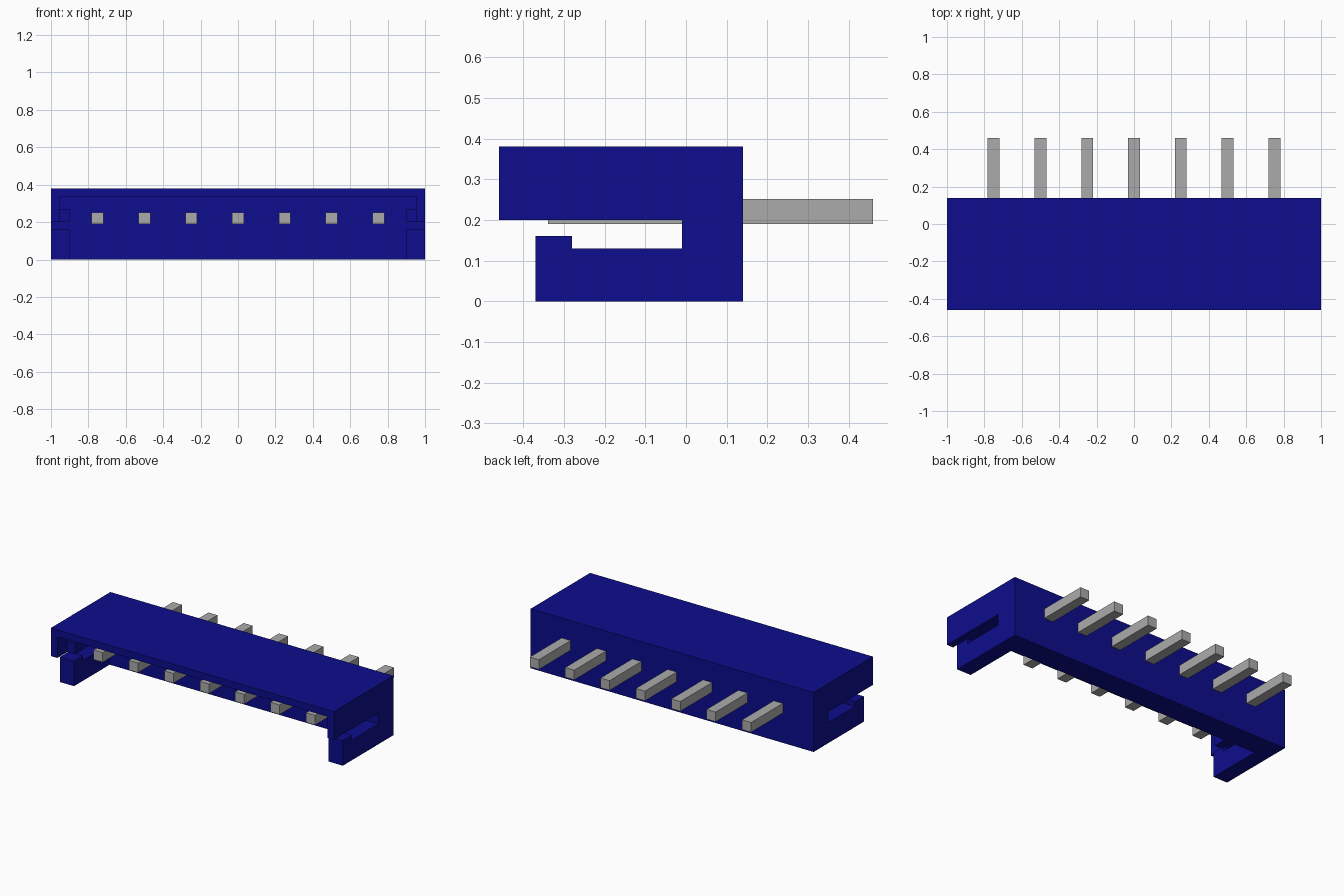
import bpy, bmesh

cube = bpy.data.objects.get("Cube")
if cube:
    bpy.data.objects.remove(cube, do_unlink=True)


def material(name, rgb, metallic=0.0):
    m = bpy.data.materials.new(name)
    m.use_nodes = True
    m.diffuse_color = (*rgb, 1)
    bsdf = m.node_tree.nodes["Principled BSDF"]
    bsdf.inputs["Base Color"].default_value = (*rgb, 1)
    bsdf.inputs["Metallic"].default_value = metallic
    return m


def extrude_x(name, profile, x0, x1, mat):
    """Extrude a closed (y, z) outline along x."""
    bm = bmesh.new()
    face = bm.faces.new([bm.verts.new((x0, y, z)) for y, z in profile])
    geom = bmesh.ops.extrude_face_region(bm, geom=[face])["geom"]
    moved = [v for v in geom if isinstance(v, bmesh.types.BMVert)]
    bmesh.ops.translate(bm, verts=moved, vec=(x1 - x0, 0, 0))
    bmesh.ops.recalc_face_normals(bm, faces=bm.faces)
    mesh = bpy.data.meshes.new(name)
    bm.to_mesh(mesh)
    bm.free()
    mesh.materials.append(mat)
    ob = bpy.data.objects.new(name, mesh)
    bpy.context.collection.objects.link(ob)
    return ob


def box(name, xs, ys, zs, mat):
    (y0, y1), (z0, z1) = ys, zs
    return extrude_x(name, [(y0, z0), (y1, z0), (y1, z1), (y0, z1)], *xs, mat)


def cut(target, cutter):
    """Subtract the cutter, apply the result and discard the cutter."""
    mod = target.modifiers.new("cut", "BOOLEAN")
    mod.operation = "DIFFERENCE"
    mod.solver = "EXACT"
    mod.object = cutter
    bpy.context.view_layer.objects.active = target
    bpy.ops.object.modifier_apply(modifier=mod.name)
    bpy.data.objects.remove(cutter, do_unlink=True)


blue = material("navy plastic", (0.004, 0.004, 0.27))
grey = material("pin metal", (0.41, 0.41, 0.41))

# Housing: hooked C-shaped side outline, full width
outline = [(-0.46, 0.38), (-0.46, 0.20), (-0.01, 0.20), (-0.01, 0.13),
           (-0.28, 0.13), (-0.28, 0.16), (-0.37, 0.16), (-0.37, 0.0),
           (0.14, 0.0), (0.14, 0.38)]
housing = extrude_x("housing", outline, -1, 1, blue)

# Cavity open to the front and bottom, leaving two lower arms
cut(housing, box("arm_gap_cutter", (-0.9, 0.9), (-0.6, -0.01), (-0.1, 0.30), blue))
# Wider upper cavity, leaving thin side walls above the inner ridges
cut(housing, box("upper_cavity_cutter", (-0.955, 0.955), (-0.6, -0.01), (0.27, 0.336), blue))
# Ridges are set back from the front opening
cut(housing, box("mouth_cutter", (-0.955, 0.955), (-0.6, -0.36), (0.18, 0.30), blue))

# Row of seven square pins through the back wall
for i in range(7):
    x = (i - 3) * 0.25
    box(f"pin_{i + 1}", (x - 0.032, x + 0.032), (-0.34, 0.46), (0.19, 0.252), grey)
